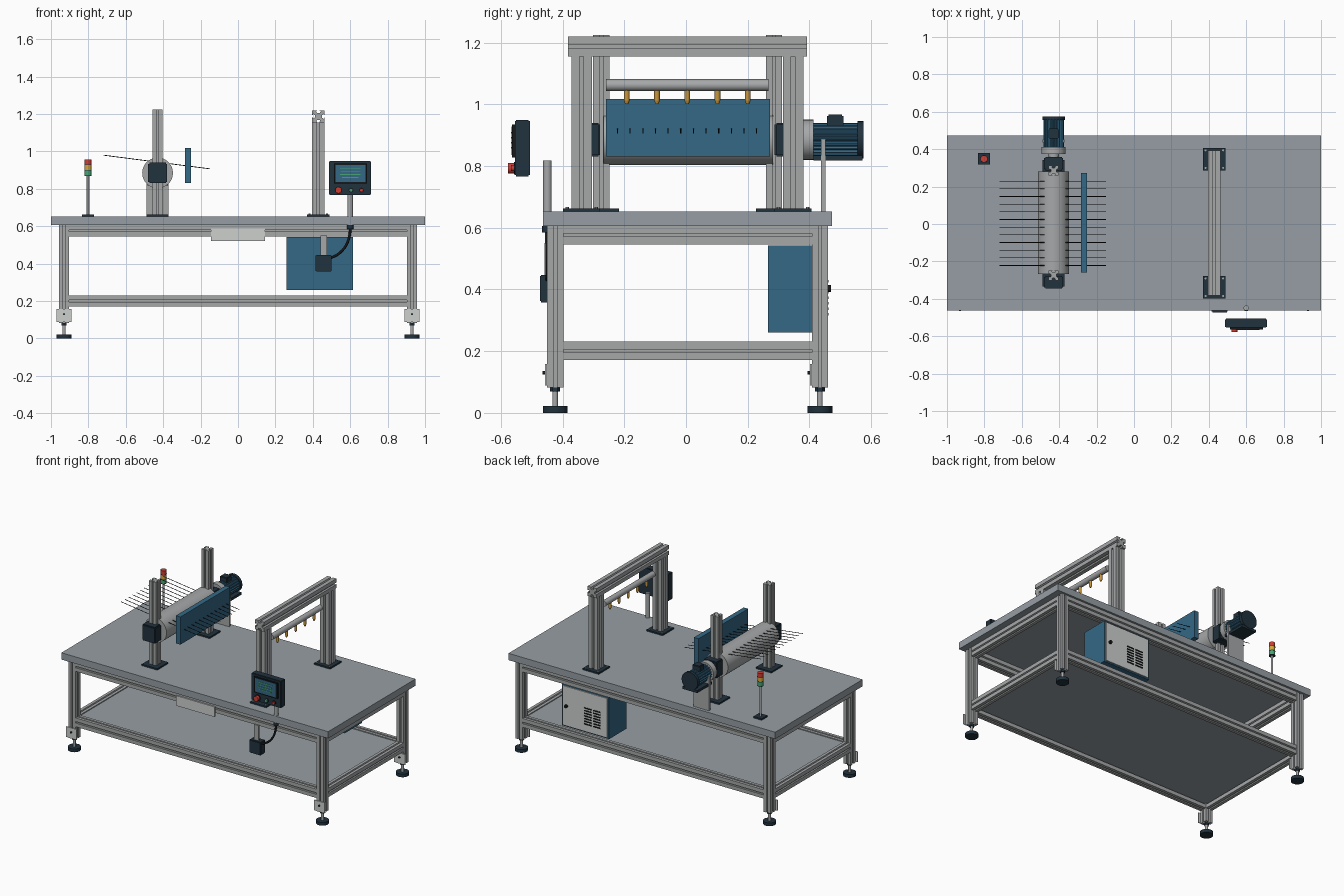
import bpy, bmesh, math
from mathutils import Vector, Matrix

if "Cube" in bpy.data.objects:
    bpy.data.objects.remove(bpy.data.objects["Cube"], do_unlink=True)


def material(name, *rgb):
    lin = [(c / 255 / 12.92) if c < 11 else ((c / 255 + 0.055) / 1.055) ** 2.4 for c in rgb]
    m = bpy.data.materials.new(name)
    m.use_nodes = True
    m.diffuse_color = (*lin, 1)
    m.node_tree.nodes["Principled BSDF"].inputs["Base Color"].default_value = (*lin, 1)
    return m


GREY = material("table_grey", 150, 158, 164)
ALU = material("aluminium", 166, 168, 169)
PALE = material("pale_grey", 205, 208, 206)
NAVY = material("dark_navy", 33, 50, 62)
BLUE = material("steel_blue", 52, 104, 134)
BRASS = material("brass", 200, 150, 60)
RED = material("red", 205, 62, 52)
AMBER = material("amber", 215, 165, 60)
GREEN = material("green", 70, 165, 115)
BLACK = material("black", 22, 24, 27)


def finish(name, bm, mat, smooth=False):
    bmesh.ops.recalc_face_normals(bm, faces=bm.faces)
    me = bpy.data.meshes.new(name)
    bm.to_mesh(me)
    bm.free()
    me.materials.append(mat)
    ob = bpy.data.objects.new(name, me)
    bpy.context.collection.objects.link(ob)
    if smooth:
        bpy.ops.object.select_all(action='DESELECT')
        ob.select_set(True)
        bpy.context.view_layer.objects.active = ob
        bpy.ops.object.shade_smooth_by_angle()
    return ob


def box(name, mat, x, y, z, bevel=0):
    """Box from (low, high) ranges on each axis."""
    bm = bmesh.new()
    size = [r[1] - r[0] for r in (x, y, z)]
    mid = [(r[0] + r[1]) / 2 for r in (x, y, z)]
    bmesh.ops.create_cube(bm, size=1, matrix=Matrix.Translation(mid) @ Matrix.Diagonal((*size, 1)))
    if bevel:
        bmesh.ops.bevel(bm, geom=bm.edges[:], offset=bevel, segments=2, affect='EDGES')
    return finish(name, bm, mat)


def around(c, w):
    return (c - w / 2, c + w / 2)


def rod(name, mat, a, b, r, r2=None, sides=32):
    """Cylinder or cone between two points."""
    a, b = Vector(a), Vector(b)
    bm = bmesh.new()
    turn = (b - a).to_track_quat('Z', 'Y').to_matrix().to_4x4()
    bmesh.ops.create_cone(bm, cap_ends=True, segments=sides, radius1=r, radius2=r if r2 is None else r2,
                          depth=(b - a).length, matrix=Matrix.Translation((a + b) / 2) @ turn)
    return finish(name, bm, mat, True)


def prism(name, mat, profile, axis, start, end, centre):
    """Extrude a 2D profile along an axis; centre gives the other two coordinates in order."""
    bm = bmesh.new()
    verts = []
    for u, v in profile:
        p = [u + centre[0], v + centre[1]]
        p.insert("xyz".index(axis), start)
        verts.append(bm.verts.new(p))
    face = bm.faces.new(verts)
    ext = bmesh.ops.extrude_face_region(bm, geom=[face])
    shift = Vector([(end - start) if k == axis else 0 for k in "xyz"])
    bmesh.ops.translate(bm, vec=shift, verts=[e for e in ext["geom"] if isinstance(e, bmesh.types.BMVert)])
    return finish(name, bm, mat)


def slot_profile(w, h):
    """Extruded bar section with a T-slot in each face."""
    pts = []
    m = min(w, h) * 0.1
    for k in range(4):
        a, d = (w / 2, h / 2) if k % 2 == 0 else (h / 2, w / 2)
        side = [(-a, -d), (-m, -d), (-m, -d + m * .7), (-2 * m, -d + m * .7), (-m, -d + 2.2 * m),
                (m, -d + 2.2 * m), (2 * m, -d + m * .7), (m, -d + m * .7), (m, -d)]
        c, s = round(math.cos(k * math.pi / 2)), round(math.sin(k * math.pi / 2))
        pts += [(u * c - v * s, u * s + v * c) for u, v in side]
    return pts


def bar(name, axis, start, end, centre, w, h):
    return prism(name, ALU, slot_profile(w, h), axis, start, end, centre)


# Table top, shelf and frame
LEG_X, LEG_Y, LEG_W = 0.93, (-0.424, 0.434), 0.053
box("table_top", GREY, (-1, 1), (-0.463, 0.473), (0.606, 0.652))
box("lower_shelf", GREY, (-0.92, 0.92), (-0.415, 0.425), (0.205, 0.225))
for level, z in (("upper", 0.576), ("lower", 0.201)):
    for side, y in zip(("front", "back"), LEG_Y):
        bar(f"{level}_{side}_rail", 'x', -0.904, 0.904, (y, z), 0.05, 0.06)
    for side, s in (("left", 1), ("right", -1)):
        bar(f"{level}_{side}_rail", 'y', -0.398, 0.408, (s * LEG_X, z), 0.05, 0.06)

# Legs with levelling feet and foot brackets
for fb, y in zip(("front", "back"), LEG_Y):
    for side, s in (("left", 1), ("right", -1)):
        tag, x = f"{fb}_{side}", s * LEG_X
        bar(tag + "_leg", 'z', 0.083, 0.606, (x, y), LEG_W, LEG_W)
        rod(tag + "_foot_pad", NAVY, (x, y, 0), (x, y, 0.022), 0.04)
        rod(tag + "_foot_stem", ALU, (x, y, 0.022), (x, y, 0.085), 0.009, sides=16)
        rod(tag + "_foot_nut", NAVY, (x, y, 0.07), (x, y, 0.083), 0.016, sides=6)
        face = y - LEG_W / 2
        box(tag + "_foot_bracket", PALE, around(x, 0.08), (face - 0.006, face), (0.088, 0.158))
        rod(tag + "_bracket_bolt", NAVY, (x, face - 0.014, 0.13), (x, face, 0.13), 0.006, sides=12)

# Blank plate on the front rail
box("front_plate", PALE, (-0.145, 0.145), (-0.457, -0.449), (0.52, 0.588))

# Roller with posts and bearing blocks
RX, RZ = -0.43, 0.885
rod("roller", ALU, (RX, -0.268, RZ), (RX, 0.282, RZ), 0.082, sides=48)
for fb, y, block in (("front", -0.275, (-0.345, -0.278)), ("back", 0.285, (0.287, 0.358))):
    bar(fb + "_roller_post", 'z', 0.66, 1.225, (RX, y), 0.053, 0.053)
    box(fb + "_roller_post_base", NAVY, around(RX, 0.117), around(y, 0.117), (0.652, 0.662))
    box(fb + "_bearing_block", NAVY, around(RX, 0.1), block, (0.83, 0.94), 0.006)
rod("drive_shaft", ALU, (RX, 0.35, RZ), (RX, 0.385, RZ), 0.03)

# Drive motor, finned around the body
rod("gearbox", ALU, (RX, 0.375, RZ), (RX, 0.413, RZ), 0.065)
fins = [((0.054 if k % 4 < 2 else 0.048) * math.cos(k * math.pi / 40),
         (0.054 if k % 4 < 2 else 0.048) * math.sin(k * math.pi / 40)) for k in range(80)]
prism("motor_body", BLUE, fins, 'y', 0.413, 0.556, (RX, RZ))
rod("motor_fan_cover", NAVY, (RX, 0.555, RZ), (RX, 0.575, RZ), 0.06)
box("motor_terminal_box", NAVY, around(RX, 0.055), (0.457, 0.51), (0.92, 0.966), 0.004)
box("motor_foot", NAVY, around(RX, 0.11), (0.413, 0.572), (0.817, 0.834))
box("motor_bracket", ALU, around(RX, 0.117), (0.437, 0.452), (0.652, 0.885))

# Guide plate and the row of inclined wires
box("guide_plate", BLUE, (-0.284, -0.25), (-0.26, 0.272), (0.83, 1.017))
for i in range(12):
    y = -0.222 + 0.041 * i
    rod("wire", BLACK, (-0.72, y, 0.98), (-0.15, y, 0.907), 0.002, sides=6)

# Gantry
GX = 0.43
for fb, y in (("front", -0.338), ("back", 0.347)):
    bar(fb + "_gantry_post", 'z', 0.66, 1.154, (GX, y), 0.067, 0.067)
    box(fb + "_gantry_base", NAVY, around(GX, 0.12), around(y, 0.12), (0.652, 0.662))
    for dx in (-1, 1):
        for dy in (-1, 1):
            p = (GX + dx * 0.047, y + dy * 0.047)
            rod(fb + "_gantry_bolt", ALU, (*p, 0.66), (*p, 0.667), 0.006, sides=6)
bar("gantry_beam", 'y', -0.383, 0.392, (GX, 1.187), 0.067, 0.065)

# Spray tube with nozzles
rod("spray_tube", ALU, (GX, -0.26, 1.062), (GX, 0.267, 1.062), 0.019)
for i in range(5):
    y = -0.192 + 0.098 * i
    rod("nozzle", BRASS, (GX, y, 1.012), (GX, y, 1.05), 0.009, sides=16)
    rod("nozzle_tip", BRASS, (GX, y, 1.0), (GX, y, 1.012), 0.005, 0.009, sides=16)

# Signal tower
TX, TY = -0.802, 0.348
box("signal_base", NAVY, around(TX, 0.062), around(TY, 0.062), (0.652, 0.662))
rod("signal_pole", ALU, (TX, TY, 0.66), (TX, TY, 0.872), 0.007, sides=16)
for i, (label, mat) in enumerate((("green", GREEN), ("amber", AMBER), ("red", RED))):
    z = 0.87 + i * 0.03
    rod(label + "_lamp", mat, (TX, TY, z), (TX, TY, z + 0.028), 0.019)
    rod(label + "_lamp_collar", NAVY, (TX, TY, z - 0.002), (TX, TY, z + 0.001), 0.02)

# Control panel, screen and buttons
box("control_panel", NAVY, (0.487, 0.71), (-0.554, -0.506), (0.766, 0.949), 0.004)
box("screen_bezel", BLACK, (0.513, 0.69), (-0.563, -0.554), (0.828, 0.935))
box("screen", BLUE, (0.522, 0.682), (-0.565, -0.562), (0.836, 0.928))
for i, width in enumerate((0.09, 0.11, 0.1, 0.11)):
    z = 0.857 + i * 0.016
    box("screen_line", GREEN, around(0.6, width), (-0.567, -0.564), (z, z + 0.005))
for label, mat, x, r in (("stop", RED, 0.537, 0.017), ("start", GREEN, 0.604, 0.01), ("reset", RED, 0.66, 0.01)):
    rod(label + "_button_collar", BLACK, (x, -0.558, 0.793), (x, -0.552, 0.793), r + 0.003)
    rod(label + "_button", mat, (x, -0.577 if r > 0.015 else -0.567, 0.793), (x, -0.556, 0.793), r)

# Panel tube, hanging junction box and its cable
rod("panel_tube", ALU, (0.6, -0.449, 0.6), (0.6, -0.449, 0.817), 0.014)
rod("panel_tube_collar", NAVY, (0.6, -0.449, 0.585), (0.6, -0.449, 0.606), 0.017)
box("junction_bracket", ALU, (0.44, 0.476), (-0.458, -0.449), (0.44, 0.55))
box("junction_box", NAVY, (0.415, 0.5), (-0.473, -0.42), (0.358, 0.447), 0.004)
curve = bpy.data.curves.new("cable", 'CURVE')
curve.dimensions = '3D'
curve.bevel_depth = 0.007
curve.bevel_resolution = 2
spline = curve.splines.new('BEZIER')
spline.bezier_points.add(1)
for p, co, pull in zip(spline.bezier_points, ((0.6, -0.449, 0.59), (0.49, -0.449, 0.43)),
                       ((0, 0, -0.09), (0.06, 0, 0.015))):
    p.co = co
    p.handle_left = p.handle_right = Vector(co) + Vector(pull)
spline.bezier_points[1].handle_right = Vector(spline.bezier_points[1].co) - Vector((0.02, 0, 0))
curve.materials.append(BLACK)
bpy.context.collection.objects.link(bpy.data.objects.new("cable", curve))

# Control cabinet with door, knob and vents
box("cabinet", BLUE, (0.26, 0.615), (0.265, 0.452), (0.26, 0.543))
box("cabinet_door", PALE, (0.27, 0.605), (0.45, 0.459), (0.268, 0.535))
rod("door_knob", BLACK, (0.575, 0.458, 0.403), (0.575, 0.47, 0.403), 0.011, sides=20)
for x in (0.345, 0.415):
    for i in range(7):
        z = 0.315 + i * 0.018
        box("door_vent", BLACK, around(x, 0.054), (0.457, 0.462), (z, z + 0.008))
